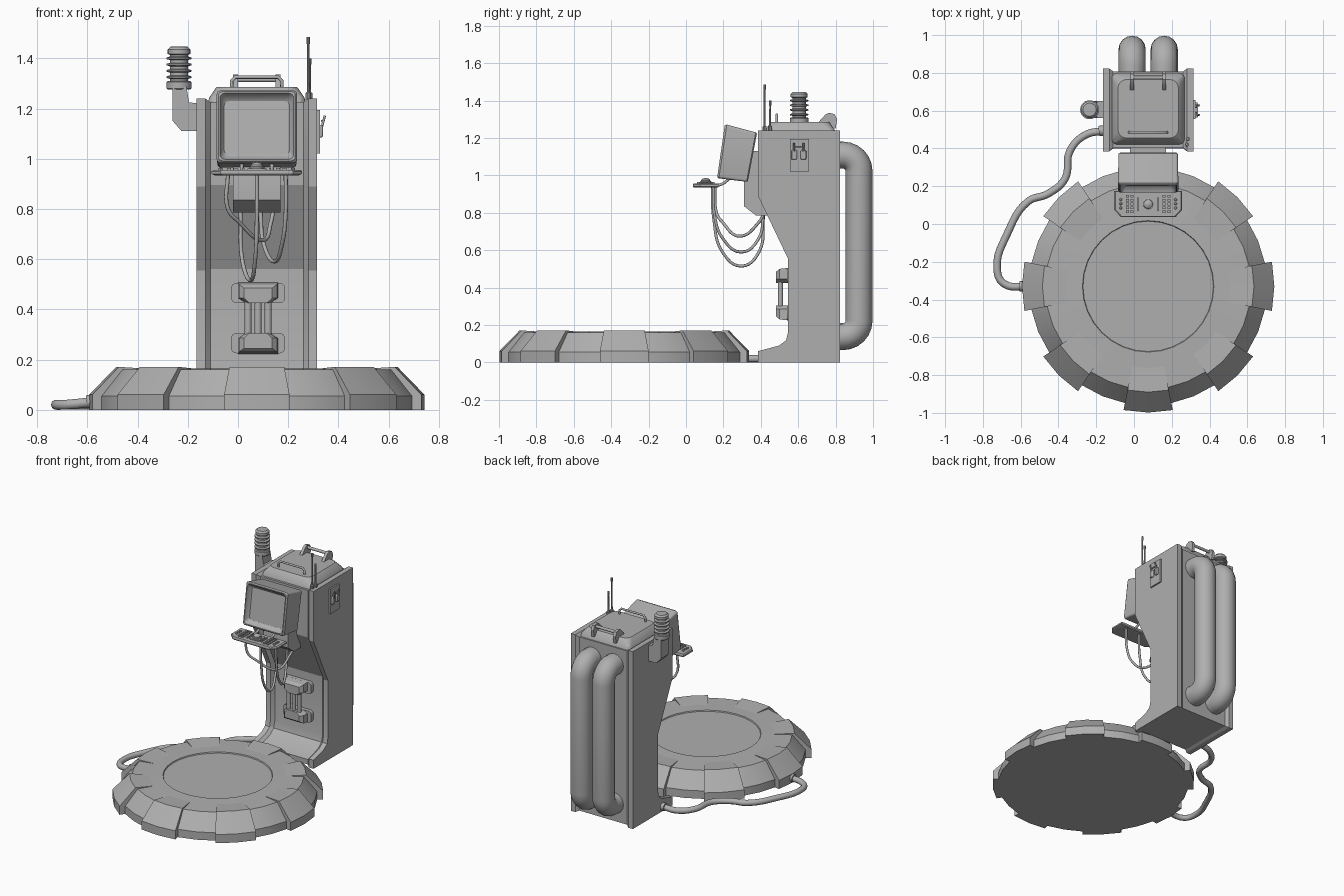
import bpy, bmesh, math
from mathutils import Vector as V

if "Cube" in bpy.data.objects:
    bpy.data.objects.remove(bpy.data.objects["Cube"])

CX, CY = 0.075, -0.33          # tower centre line, platform centre
grey = bpy.data.materials.new("dark_grey")
grey.diffuse_color = (.43, .43, .43, 1)
grey.use_nodes = True
grey.node_tree.nodes["Principled BSDF"].inputs["Base Color"].default_value = grey.diffuse_color


def add(name, data):
    data.materials.append(grey)
    ob = bpy.data.objects.new(name, data)
    bpy.context.collection.objects.link(ob)
    return ob


def mesh(name, verts, faces, angle=30):
    me = bpy.data.meshes.new(name)
    me.from_pydata([tuple(v) for v in verts], [], faces)
    bm = bmesh.new()
    bm.from_mesh(me)
    bmesh.ops.recalc_face_normals(bm, faces=bm.faces)
    bm.to_mesh(me)
    bm.free()
    me.shade_smooth()
    me.set_sharp_from_angle(angle=math.radians(angle))
    return add(name, me)


def loft(name, rings, angle=30):
    n = len(rings[0])
    verts = [p for r in rings for p in r]
    faces = [(k*n+i, k*n+(i+1) % n, (k+1)*n+(i+1) % n, (k+1)*n+i)
             for k in range(len(rings)-1) for i in range(n)]
    faces += [tuple(range(n)), tuple(range(len(verts)-n, len(verts)))]
    return mesh(name, verts, faces, angle)


def prism(name, prof, x0, x1):
    """Extrude a (y, z) profile along x."""
    return loft(name, [[(x, y, z) for y, z in prof] for x in (x0, x1)], 24)


def box(name, x0, x1, y0, y1, z0, z1, bevel=0.0):
    ob = prism(name, [(y0, z0), (y1, z0), (y1, z1), (y0, z1)], x0, x1)
    if bevel:
        m = ob.modifiers.new("bevel", 'BEVEL')
        m.width, m.segments = bevel, 2
    return ob


def lathe(name, prof, cx, cy, n=24, angle=30):
    """Spin an (r, z) profile round a vertical axis."""
    return loft(name, [[(cx+r*math.cos(2*math.pi*i/n), cy+r*math.sin(2*math.pi*i/n), z)
                        for i in range(n)] for r, z in prof], angle)


def rrect(c, u, v, hx, hy, r, n=4):
    """Rounded rectangle ring about c in the plane u, v."""
    pts = []
    for k, (sx, sy) in enumerate([(1, 1), (-1, 1), (-1, -1), (1, -1)]):
        for i in range(n+1):
            a = math.pi/2*(k+i/n)
            pts.append(V(c) + V(u)*(sx*(hx-r)+r*math.cos(a)) + V(v)*(sy*(hy-r)+r*math.sin(a)))
    return pts


def tube(name, pts, r, smooth=True):
    cu = bpy.data.curves.new(name, 'CURVE')
    cu.dimensions, cu.bevel_depth, cu.use_fill_caps = '3D', r, True
    cu.bevel_resolution, cu.resolution_u = (6 if r > .05 else 3), 6
    s = cu.splines.new('BEZIER' if smooth else 'POLY')
    if smooth:
        s.bezier_points.add(len(pts)-1)
        for b, p in zip(s.bezier_points, pts):
            b.co = p
            b.handle_left_type = b.handle_right_type = 'AUTO'
    else:
        s.points.add(len(pts)-1)
        for b, p in zip(s.points, pts):
            b.co = (*p, 1)
        s.use_smooth = True
    return add(name, cu)


X, Y, Z = V((1, 0, 0)), V((0, 1, 0)), V((0, 0, 1))

# Round platform with a shallow recessed disc
lathe("platform", [(.63, 0), (.63, .055), (.545, .16), (.348, .165), (.345, .158), (.01, .158)],
      CX, CY, 32, 15)
# Eight raised wedges round the rim
lug_prof = [(.42, .10), (.42, .162), (.56, .171), (.668, .06), (.668, 0), (.42, 0)]
for k in range(8):
    rings = []
    for d in (-11.25, 0, 11.25):
        a = math.radians(45*k+d)
        rings.append([(CX+r*math.cos(a), CY+r*math.sin(a), z) for r, z in lug_prof])
    loft(f"platform_wedge_{k}", rings, 15)

# Tower: two side plates and an inset body with chamfered edges
outer = [(.385, 0), (.385, .06), (.497, .09), (.535, .118), (.545, .16), (.545, .555),
         (.385, .89), (.385, 1.24), (.823, 1.24), (.823, 0)]
inner = [(.40, .01), (.40, .045), (.51, .075), (.552, .108), (.565, .16), (.565, .56),
         (.405, .895), (.405, 1.225), (.808, 1.225), (.808, .01)]
prism("side_plate_left", outer, -.165, -.13)
prism("side_plate_right", outer, .28, .315)
loft("tower_body", [[(x, y, z) for y, z in p] for x, p in
                    ((-.13, outer), (-.11, inner), (.26, inner), (.28, outer))], 24)

# Roof cap
loft("roof_cap", [rrect((CX, .61, z), X, Y, hx, hy, r) for z, hx, hy, r in
                  ((1.22, .195, .19, .03), (1.243, .19, .185, .03),
                   (1.28, .165, .16, .045), (1.285, .16, .155, .045))])
tube("front_roof_handle", [(-.025, .485, 1.28), (-.025, .485, 1.31), (-.01, .485, 1.325),
                           (.16, .485, 1.325), (.175, .485, 1.31), (.175, .485, 1.28)], .007, False)
for i, x in enumerate((-.01, .16)):
    prism(f"rear_handle_bracket_{i}", [(.70, 1.275), (.745, 1.325), (.765, 1.335), (.795, 1.327),
                                       (.808, 1.30), (.80, 1.25), (.72, 1.27)], x-.01, x+.01)
tube("rear_roof_handle", [(-.02, .775, 1.315), (.17, .775, 1.315)], .01, False)

# Antennas
for i, (x, y, h) in enumerate(((.28, .42, 1.485), (.285, .45, 1.40))):
    lathe(f"antenna_{i}", [(.011, 1.23), (.011, 1.262), (.006, 1.265), (.005, h-.03),
                           (.007, h-.025), (.007, h)], x, y, 10)

# Beacon on its bracket
loft("beacon_bracket", [[(x, y, z) for x, z in ((-.16, 1.11), (-.225, 1.11), (-.26, 1.15),
     (-.26, 1.285), (-.205, 1.285), (-.195, 1.225), (-.16, 1.22))] for y in (.56, .65)])
lathe("beacon_seat", [(.045, 1.275), (.05, 1.28), (.05, 1.305), (.045, 1.31)], -.235, .605)
prof = [(.036, 1.30)]
for z in (1.325, 1.35, 1.375, 1.40):
    prof += [(.036, z-.007), (.05, z-.003), (.05, z+.003), (.036, z+.007)]
lathe("beacon", prof + [(.036, 1.413), (.045, 1.418), (.045, 1.435), (.035, 1.446), (.005, 1.447)],
      -.235, .605)

# Switch box on the right side
box("switch_plate", .31, .326, .556, .657, 1.02, 1.195)
for i, y in enumerate((.578, .628)):
    box(f"switch_mount_{i}", .32, .338, y-.015, y+.015, 1.085, 1.135, .005)
    tube(f"switch_lever_{i}", [(.33, y, 1.11), (.346, y, 1.172)], .005, False)
tube("switch_bar", [(.335, .575, 1.15), (.335, .632, 1.15)], .005, False)

# Rear pipes with elbow bends
B, top, bot = .085, 1.108, .138
for i, x in enumerate((-.01, .16)):
    arc = [math.pi/2*j/6 for j in range(7)]
    path = [(x, .79, top)] + [(x, .84+B*math.sin(a), top-B+B*math.cos(a)) for a in arc]
    path += [(x, .84+B*math.cos(a), bot+B-B*math.sin(a)) for a in arc] + [(x, .79, bot)]
    tube(f"rear_pipe_{i}", path, .072, False)

# Tilted monitor: rings run back to front, then into the recessed display
FT, FB, BT, BB = V((CX, .208, 1.274)), V((CX, .166, .985)), V((CX, .38, 1.228)), V((CX, .33, .965))


def screen_ring(depth, hx, inset, r):
    t, b = FT.lerp(BT, depth), FB.lerp(BB, depth)
    return rrect((t+b)/2, X, (t-b).normalized(), hx, (t-b).length/2-inset, r)


loft("monitor", [screen_ring(*a) for a in
     ((1, .15, .006, .012), (.96, .157, 0, .012), (.06, .16, 0, .015), (0, .153, .007, .015),
      (0, .147, .013, .02), (.05, .144, .016, .02), (.16, .136, .026, .02), (.2, .13, .036, .018))])
prism("monitor_mount", [(.42, 1.13), (.36, 1.13), (.31, .98), (.31, .835), (.375, .785), (.45, .785)],
      -.02, .17)

# Control tray with chamfered front corners
outline = [(-.105, .175), (-.105, .075), (-.07, .037), (.22, .037), (.255, .075), (.255, .175)]
loft("control_tray", [[(CX+(x-CX)*s, .106+(y-.106)*s, z) for x, y in outline]
                      for s, z in ((.93, .934), (1, .940), (1, .950), (.96, .956))])
for s in (-1, 1):
    tube(f"tray_arm_{s}", [(CX+s*.06, .165, .945), (CX+s*.06, .195, .955), (CX+s*.06, .24, .99)], .008)
    for j in range(3):
        lathe(f"tray_button_{s}_{j}", [(.008, .95), (.008, .962), (.005, .965)],
              CX+s*.145, .085+.022*j, 8)
    for j in range(10):
        x, y = CX+s*(.085+.025*(j % 2)), .066+.02*(j//2)
        box(f"tray_key_{s}_{j}", x-.008, x+.008, y-.007, y+.007, .95, .964)
    box(f"tray_slot_{s}", CX+s*.053-.004, CX+s*.053+.004, .07, .14, .95, .964)
loft("trackball_plate", [rrect((CX, .105, z), X, Y, .038, .038, .01) for z in (.95, .962)])
lathe("trackball", [(.03, .95), (.03, .968), (.025, .97), (.024, .976), (.016, .983), (.004, .986)],
      CX, .105, 20)

# Sagging cables from tray to monitor mount
for i, (x0, xm, x1, y0, zb) in enumerate(((.075, .05, .01, .14, .515), (.19, .145, .09, .145, .59),
                                          (-.04, .10, .14, .155, .675))):
    tube(f"cable_{i}", [(x0, y0, .94), (x0, y0+.008, .80-(.67-zb)*.2), (x0*.7+xm*.3, .195, zb+.075),
                        (xm, .295, zb), (x1*.8+xm*.2, .39, zb+.075), (x1, .415, .79)], .008)

# Grip bracket on the lower front: wing plates, flared blocks and three bars
for z, s, n in ((.465, 1, "upper"), (.265, -1, "lower")):
    loft(f"grip_plate_{n}", [rrect((.08, y, z), X, Z, .108, .04, .022) for y in (.57, .545, .54)])
    loft(f"grip_block_{n}", [[(.08+w*x, y, z+s*dz) for x, dz in ((-.08, t), (.08, t), (.08, -.02),
         (.05, -.04), (-.05, -.04), (-.08, -.02))] for y, w, t in ((.56, 1, .042), (.50, .95, .035),
                                                                   (.482, .7, .02))])
for i, x in enumerate((.04, .08, .12)):
    tube(f"grip_bar_{i}", [(x, .505, .27), (x, .505, .46)], .014, False)

# Hose from tower to platform
hose = [(-.15, .495), (-.26, .47), (-.34, .385), (-.365, .24), (-.455, .16), (-.56, .12), (-.67, -.05),
        (-.725, -.235), (-.69, -.315), (-.55, -.33)]
tube("floor_hose", [(x, y, .034 if i in (0, 9) else .02) for i, (x, y) in enumerate(hose)], .02)
tube("hose_fitting_tower", [(-.15, .495, .034), (-.185, .493, .032)], .027, False)
tube("hose_fitting_platform", [(-.56, -.33, .034), (-.605, -.33, .032)], .027, False)
